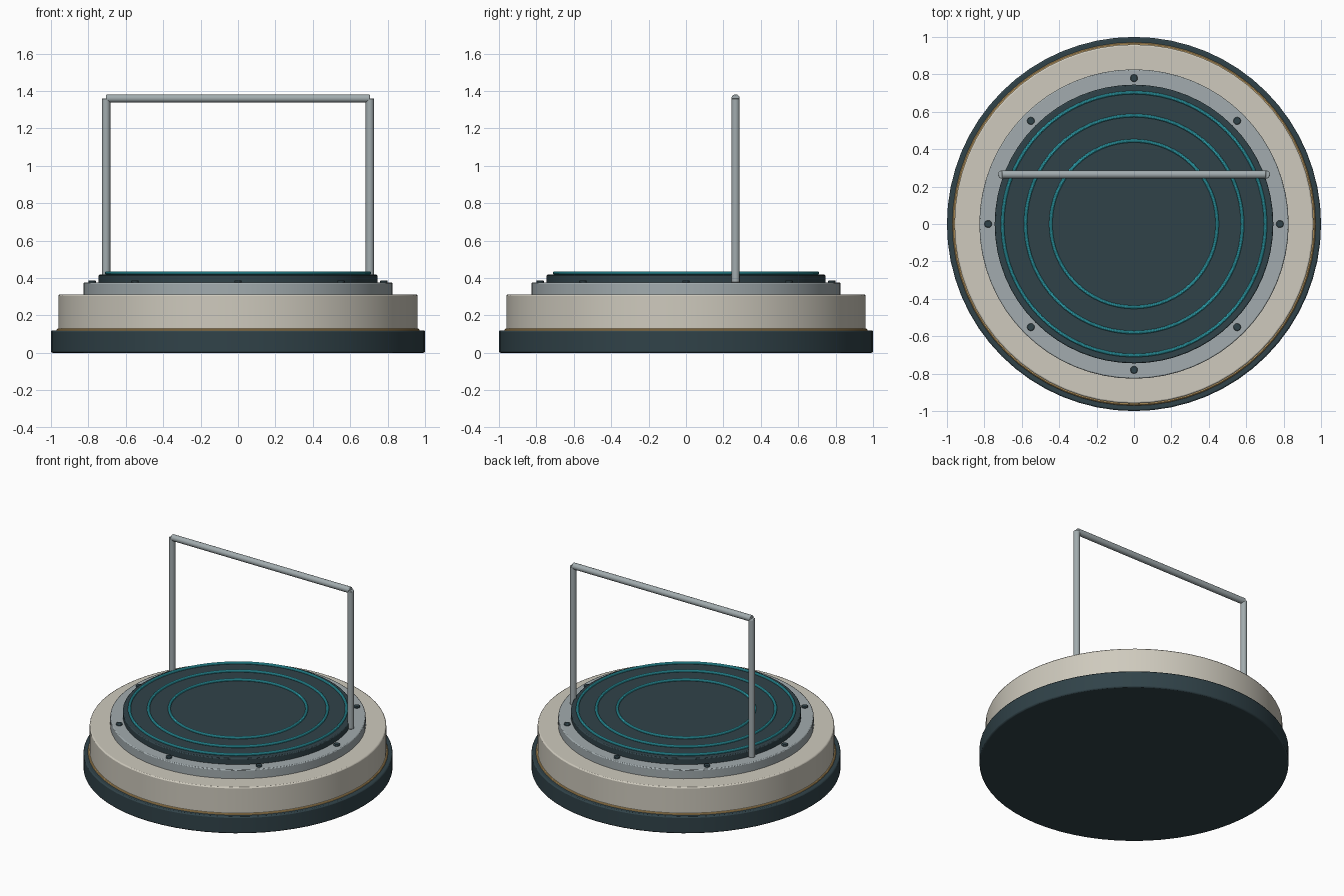
import bpy, math

if "Cube" in bpy.data.objects:
    bpy.data.objects.remove(bpy.data.objects["Cube"])


def material(name, rgb):
    m = bpy.data.materials.new(name)
    m.diffuse_color = (*rgb, 1)
    m.use_nodes = True
    m.node_tree.nodes["Principled BSDF"].inputs["Base Color"].default_value = m.diffuse_color
    return m


DARK = material("dark_slate", (0.03, 0.055, 0.066))
CREAM = material("cream", (0.62, 0.59, 0.51))
METAL = material("metal", (0.36, 0.41, 0.425))
GOLD = material("gold", (0.62, 0.40, 0.15))
CYAN = material("cyan", (0.05, 0.63, 0.74))


def finish(name, mat, bevel=0):
    o = bpy.context.object
    o.name = name
    o.data.materials.append(mat)
    if bevel:
        b = o.modifiers.new("edge", 'BEVEL')
        b.width, b.segments, b.limit_method = bevel, 2, 'ANGLE'
        b.angle_limit = math.radians(40)
    bpy.ops.object.shade_smooth_by_angle(angle=math.radians(35))
    return o


def disc(name, r, z0, z1, mat, bevel=0, x=0, y=0, sides=64):
    bpy.ops.mesh.primitive_cylinder_add(vertices=sides, radius=r, depth=z1 - z0,
                                        location=(x, y, (z0 + z1) / 2))
    return finish(name, mat, bevel)


def ring(name, r, minor, z, mat):
    bpy.ops.mesh.primitive_torus_add(major_radius=r, minor_radius=minor, major_segments=64,
                                     minor_segments=10, location=(0, 0, z))
    return finish(name, mat)


# stacked platform
disc("base_plinth", 1.0, 0, 0.12, DARK, 0.008)
disc("platform_body", 0.96, 0.115, 0.312, CREAM, 0.008)
disc("deck_collar", 0.827, 0.305, 0.375, METAL, 0.006)
disc("deck_plate", 0.745, 0.37, 0.418, DARK, 0.006)

# trim and glowing rings
ring("gold_trim", 0.962, 0.009, 0.12, GOLD)
for i, r in enumerate((0.445, 0.58, 0.703)):
    ring(f"light_ring_{i + 1}", r, 0.009, 0.427, CYAN)

# bolts round the collar
for i in range(8):
    a = i * math.pi / 4
    disc(f"bolt_{i + 1}", 0.02, 0.37, 0.387, DARK, 0.004,
         0.78 * math.cos(a), 0.78 * math.sin(a), 16)

# handrail
for side, x in (("left", -0.705), ("right", 0.705)):
    disc(f"rail_post_{side}", 0.022, 0.375, 1.36, METAL, 0.004, x, 0.265, 20)
bpy.ops.mesh.primitive_cylinder_add(vertices=20, radius=0.022, depth=1.41,
                                    location=(0, 0.265, 1.36), rotation=(0, math.pi / 2, 0))
finish("rail_bar", METAL, 0.004)
